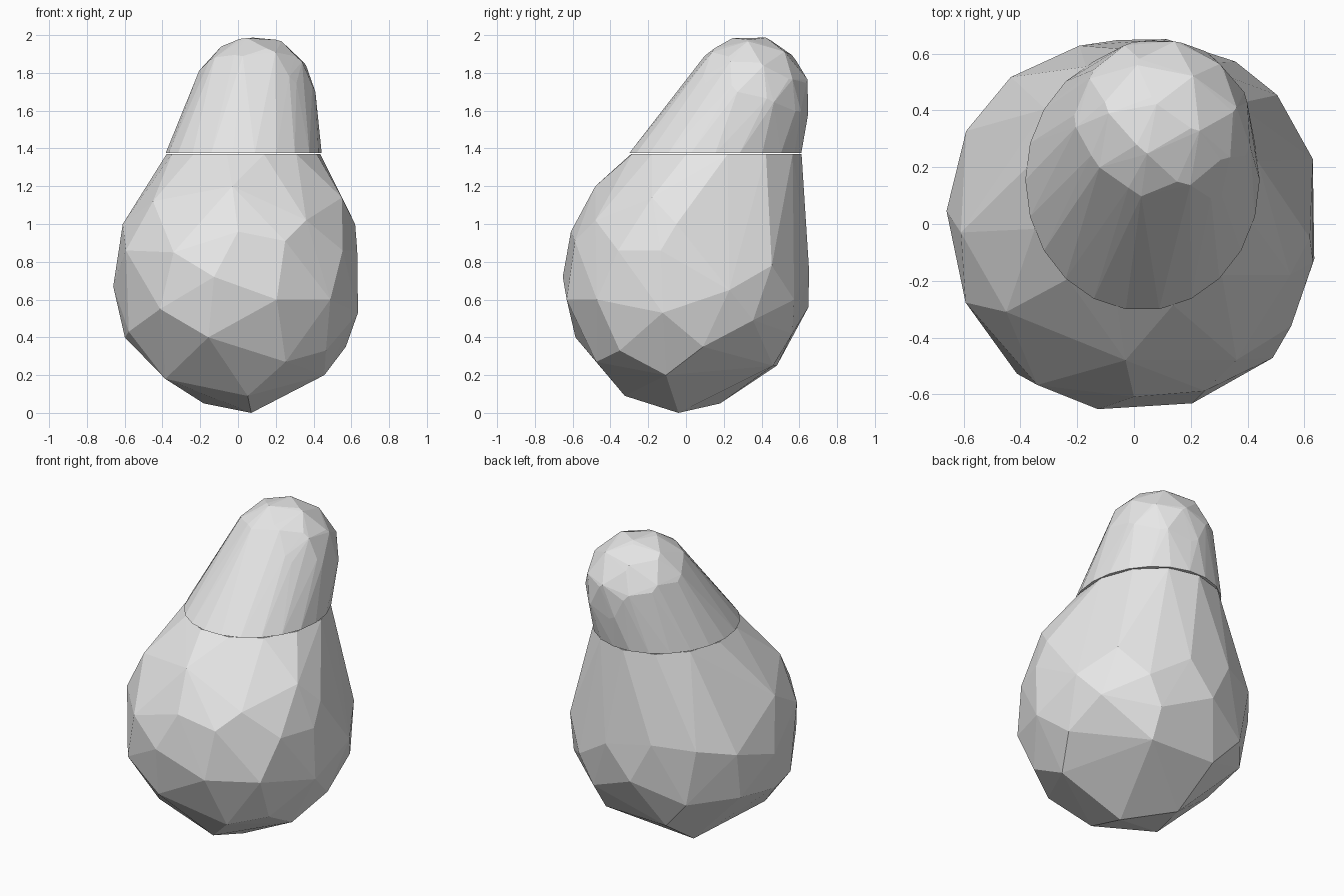
import bpy, bmesh, math
from mathutils import Vector

cube = bpy.data.objects.get("Cube")
if cube:
    bpy.data.objects.remove(cube, do_unlink=True)

grey = bpy.data.materials.new("light_grey")
grey.use_nodes = True
grey.diffuse_color = (0.8, 0.8, 0.8, 1)
grey.node_tree.nodes["Principled BSDF"].inputs["Base Color"].default_value = (0.8, 0.8, 0.8, 1)


def globe_point(degrees, z, middle=0.69, radius=0.662):
    """Point on the slightly squared belly globe, by bearing and height."""
    a = math.radians(degrees)
    reach = radius * math.sqrt(1 - (z / middle - 1) ** 2) * (1 + 0.035 * math.sin(2 * a) ** 2)
    return Vector((reach * math.cos(a), reach * math.sin(a), z))


def ball_points(centre, radius, pole):
    """Faceted ball with its pole aimed."""
    turn = Vector(pole).to_track_quat("Z", "Y")
    bm = bmesh.new()
    bmesh.ops.create_icosphere(bm, subdivisions=2, radius=radius)
    pts = [Vector(centre) + turn @ v.co for v in bm.verts]
    bm.free()
    return pts


def ring_points(count, z, grow, phase):
    """Oval seam where the two parts meet."""
    return [Vector((0.03 + (0.41 + grow) * math.cos(t), 0.155 + (0.457 + grow) * math.sin(t), z))
            for t in (math.tau * (k + phase) / count for k in range(count))]


def hull_object(name, pts):
    """Flat-shaded shell stretched around the points."""
    bm = bmesh.new()
    for p in pts:
        bm.verts.new(p)
    bmesh.ops.convex_hull(bm, input=bm.verts[:])
    bmesh.ops.delete(bm, geom=[v for v in bm.verts if not v.link_faces], context="VERTS")
    bmesh.ops.recalc_face_normals(bm, faces=bm.faces[:])
    mesh = bpy.data.meshes.new(name)
    bm.to_mesh(mesh)
    bm.free()
    mesh.materials.append(grey)
    obj = bpy.data.objects.new(name, mesh)
    bpy.context.collection.objects.link(obj)


# Rounded belly: bearings and heights of its corners, side by side
FRONT = [(-101, .72), (-72, .6), (-105, .4), (-128, .55), (-121, .85), (-90, .96),
         (-67, .91), (-62, .27), (-81, .09), (-147, .18), (-155, .86), (-158, .43)]
LEFT = [(-13, .2), (-11, .53), (-12, .86), (-44, .6), (-33, .86), (-37, .33),
        (9, .35), (20, .65), (42, .78), (-53, 1.02), (33, .49)]
BACK = [(80, .76), (107, .82), (130, .8), (151, .75), (176, .67), (58, .6), (65, .42),
        (95, .56), (125, .44), (155, .45), (185, .4), (62, .25), (112, .25), (135, .05)]
belly = [globe_point(*p) for p in FRONT + LEFT + BACK]

# Lowest corner, and shoulders that swell out just below the seam
corners = [Vector(p) for p in ((0.07, -0.04, 0), (0.62, -0.05, 1), (0.55, -0.18, 1.14),
                               (-0.03, -0.48, 1.2), (-0.45, -0.31, 1.12), (-0.61, -0.03, 1))]
hull_object("lower_body", belly + corners + ring_points(13, 1.37, 0, 0.3))

# Leaning rounded cap, cut level at the seam
SEAM = 1.375
HEAD = (0.09, 0.334, 1.672)
cap = ball_points(HEAD, 0.327, (-0.01, 0.09, 0.32)) + ball_points(HEAD, 0.323, (0.2, -0.1, 0.2))
hull_object("upper_cap", [p for p in cap if p.z > SEAM + 0.02] + ring_points(22, SEAM, 0.003, 0))
